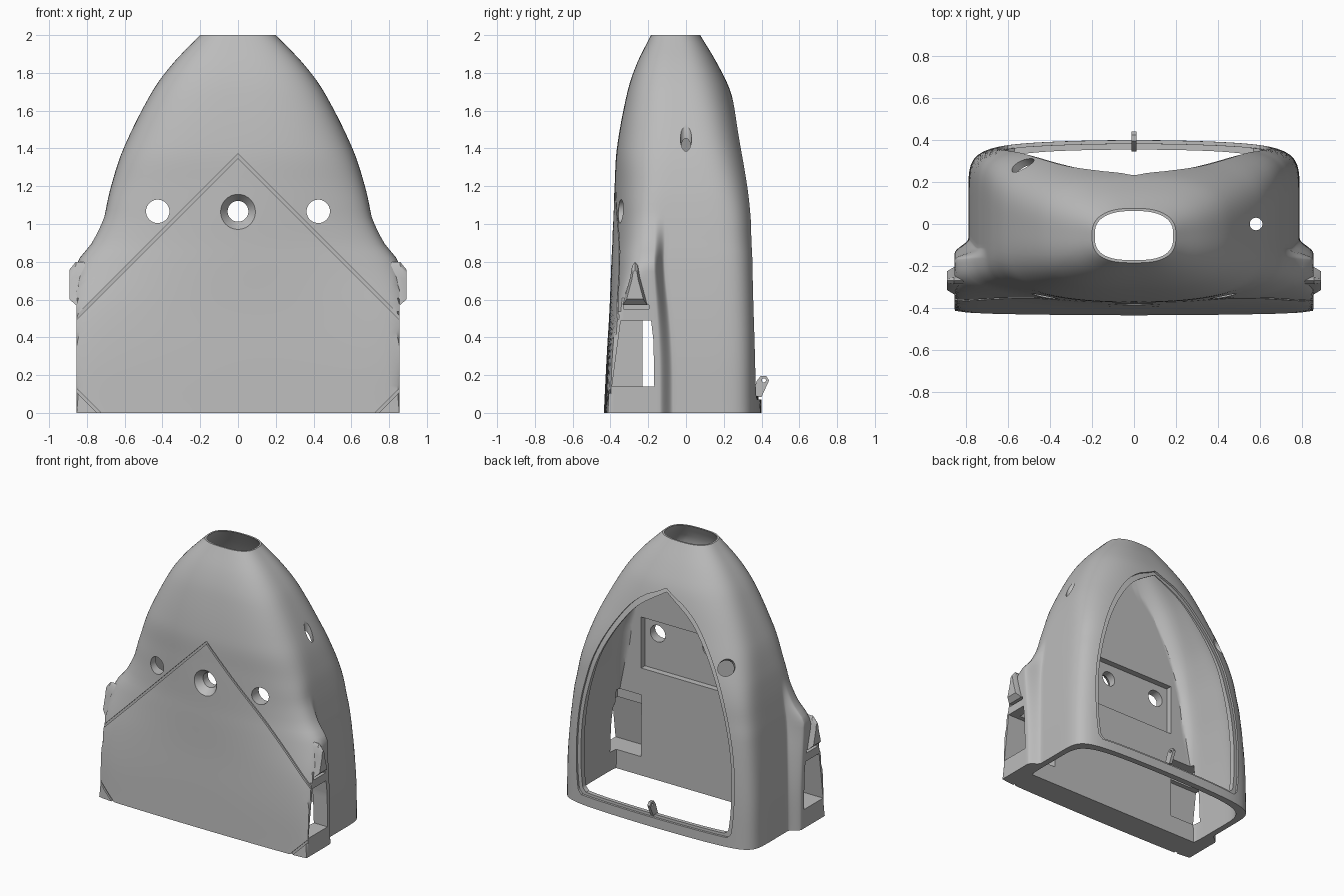
import bpy, bmesh, math
from mathutils import Vector
from mathutils.bvhtree import BVHTree

cube = bpy.data.objects.get("Cube")
if cube:
    bpy.data.objects.remove(cube, do_unlink=True)

grey = bpy.data.materials.new("plain grey")
grey.use_nodes = True
grey.diffuse_color = (0.5, 0.5, 0.5, 1)
grey.node_tree.nodes["Principled BSDF"].inputs["Base Color"].default_value = (0.5, 0.5, 0.5, 1)

# Shell sections: z, half width, front y, back y, back squareness, front squareness,
# front bow, flare, flare start y
SHELL = [
    (0, .79, -.435, .40, 8, 14, .03, .14, -.07),
    (.3, .785, -.42, .398, 8, 14, .045, .14, -.075),
    (.55, .77, -.405, .395, 7.5, 12, .1, .14, -.1),
    (.8, .745, -.395, .388, 7, 9, .24, .105, -.15),
    (.9, .73, -.39, .383, 6.5, 8, .26, .045, -.15),
    (1.05, .705, -.385, .374, 6, 7, .26, 0, -.15),
    (1.2, .672, -.378, .355, 5, 5, .22, 0, -.15),
    (1.4, .606, -.366, .313, 4, 3.6, .1, 0, -.15),
    (1.7, .455, -.31, .236, 3.2, 3, 0, 0, -.15),
    (1.85, .345, -.26, .165, 3, 2.9, 0, 0, -.15),
    (2, .2, -.185, .075, 2.8, 2.8, 0, 0, -.15)]
BLEND, BACK_BOW = .075, .08
# Rear window outline: z, half width
WINDOW = [(.09, .57), (.12, .6), (.4, .62), (.7, .6), (1, .53),
          (1.2, .45), (1.4, .33), (1.55, .2), (1.68, .004)]


def smooth_table(table, z):
    """Smooth interpolation between the rows of a table."""
    z = min(max(z, table[0][0]), table[-1][0])
    i = next(k for k in range(len(table) - 1) if z <= table[k + 1][0])
    a, b = table[i], table[i + 1]
    p, q = table[max(i - 1, 0)], table[min(i + 2, len(table) - 1)]
    h = b[0] - a[0]
    t = (z - a[0]) / h
    out = []
    for c in range(1, len(a)):
        m0 = (b[c] - p[c]) / (b[0] - p[0]) * h
        m1 = (q[c] - a[c]) / (q[0] - a[0]) * h
        d = b[c] - a[c]
        out.append(a[c] + t * m0 + t * t * (3 * d - 2 * m0 - m1) + t ** 3 * (m0 + m1 - 2 * d))
    return out


def centre(z):
    return -.055 * min(max(0, z - 1), 1)


def spread(a, b, n):
    return [a + (b - a) * k / n for k in range(n)]


def section(z, inset=0):
    """One closed ring; its points gather where the flare blends into the flank."""
    w, yf, yb, nb, nf, bow, flare, start = smooth_table(SHELL, z)
    yc = centre(z)
    a0 = math.atan2(start - yc, w)
    a1 = math.atan2(start - BLEND - yc, w)
    angles = spread(-math.pi / 2, a1, 48) + spread(a1, a0, 12) + spread(a0, math.pi / 2, 50) + [math.pi / 2]
    half = []
    for a in angles:
        c, s = max(math.cos(a), 0), math.sin(a)
        n, depth, bend = (nb, yb - yc, BACK_BOW) if s >= 0 else (nf, yc - yf, max(bow, 0))
        if inset:
            n = min(n, 6)
        r = (abs(c / (w - inset)) ** n + abs(s / (depth - inset)) ** n) ** (-1 / n)
        x = r * c
        y = yc + r * s * (1 - bend * (x / w) ** 2)
        if inset:
            y = max(y, -.23)
        else:
            t = min(max((a0 - a) / (a0 - a1), 0), 1)
            wide = min(x * (1 + max(flare, 0) / w), .855)
            x += (wide - x) * t * t * (3 - 2 * t)
        half.append((x, y, z))
    return half + [(-x, y, z) for x, y, z in half[-2:0:-1]]


def loft(name, rings):
    bm = bmesh.new()
    rows = [[bm.verts.new(p) for p in ring] for ring in rings]
    n = len(rows[0])
    for a, b in zip(rows, rows[1:]):
        for k in range(n):
            bm.faces.new((a[k], a[(k + 1) % n], b[(k + 1) % n], b[k]))
    bm.faces.new(rows[0])
    bm.faces.new(rows[-1])
    bmesh.ops.recalc_face_normals(bm, faces=bm.faces)
    mesh = bpy.data.meshes.new(name)
    bm.to_mesh(mesh)
    bm.free()
    mesh.materials.append(grey)
    obj = bpy.data.objects.new(name, mesh)
    bpy.context.collection.objects.link(obj)
    return obj


def box(name, x, y, z):
    return loft(name, [[(x[0], y[0], h), (x[1], y[0], h), (x[1], y[1], h), (x[0], y[1], h)] for h in z])


def rod(name, start, end, r1, r2=None, sides=40):
    start, end = Vector(start), Vector(end)
    turn = (end - start).to_track_quat('Z', 'Y')
    ring = [Vector((math.cos(2 * math.pi * k / sides), math.sin(2 * math.pi * k / sides), 0)) for k in range(sides)]
    return loft(name, [[p + turn @ (v * r) for v in ring] for p, r in ((start, r1), (end, r2 or r1))])


def cut(target, cutter):
    cutter.hide_render = True
    mod = target.modifiers.new("cut", 'BOOLEAN')
    mod.operation, mod.solver, mod.object = 'DIFFERENCE', 'EXACT', cutter
    bpy.context.view_layer.objects.active = target
    bpy.ops.object.modifier_apply(modifier=mod.name)
    bpy.data.objects.remove(cutter, do_unlink=True)


def shade(obj, angle=30):
    bpy.ops.object.select_all(action='DESELECT')
    obj.select_set(True)
    bpy.context.view_layer.objects.active = obj
    bpy.ops.object.shade_smooth_by_angle(angle=math.radians(angle))


# Outer shell
ROWS = 56
shell = loft("shell", [section(2 * i / ROWS) for i in range(ROWS + 1)])
bm = bmesh.new()
bm.from_mesh(shell.data)
surface = BVHTree.FromBMesh(bm)
bm.free()


# Shallow grooves that follow the front surface
def groove(x0, x1, height, steps=48):
    rings = []
    for k in range(steps + 1):
        x = x0 + (x1 - x0) * k / steps
        z = height(abs(x))
        y = surface.ray_cast(Vector((min(max(x, -.83), .83), -2, max(z, .01))), Vector((0, 1, 0)))[0].y
        rings.append([(x, y - .06, z - .011), (x, y + .012, z - .011),
                      (x, y + .012, z + .011), (x, y - .06, z + .011)])
    return loft("groove_cutter", rings)


grooves = [groove(-.88, .88, lambda x: 1.36 - x)]
for side in (-1, 1):
    grooves.append(groove(side * .70, side * .88, lambda x: x - .735, 8))

# Hollow interior, open at the top and bottom
levels = [-.05] + [2 * i / 40 for i in range(41)] + [2.05]
cut(shell, loft("cavity_cutter", [
    [(x, y, h) for x, y, z in section(min(max(h, 0), 2), .045 - .032 * max(0, min(h, 2) - 1))]
    for h in levels]))


# Rear window and the stepped lip around it
def window(lip):
    rings = []
    for k in range(49):
        t = k / 48
        z0 = .09 + 1.59 * t * t * (2 - t) if t < 1 else 1.68
        half = max(smooth_table(WINDOW, z0)[0], .004) + (.03 if lip else 0)
        z = z0 + (.05 * t - .02 if lip else 0)
        w, yf, yb, nb = smooth_table(SHELL, z)[:4]
        if lip:
            half *= 1 - .85 * max(0, t - .97) / .03
        inner = []
        for j in range(13):
            x = half * (j / 6 - 1)
            bulge = (1 - abs(x / w) ** nb) ** (1 / nb) * (1 - BACK_BOW * (x / w) ** 2)
            y = centre(z) + (yb - centre(z)) * bulge
            inner.append((x, y - .016 if lip else .05, z))
        rings.append(inner + [(half, .6, z), (-half, .6, z)])
    return loft("window_cutter", rings)


cut(shell, window(True))
cut(shell, window(False))
for g in grooves:
    cut(shell, g)

# Recess inside the front wall, and the front holes
cut(shell, box("recess_cutter", (-.53, .53), (-.275, -.1), (.8, 1.18)))
for x in (-.425, .425):
    cut(shell, rod("hole_cutter", (x, -.6, 1.067), (x, -.1, 1.067), .062))
cut(shell, rod("countersink_cutter", (0, -.42, 1.067), (0, -.32, 1.067), .12, .045))
cut(shell, rod("hole_cutter", (0, -.6, 1.067), (0, -.1, 1.067), .055, sides=36))

# Cable holes: a vertical one on one flank, a slanted one on the other
cut(shell, rod("hole_cutter", (.582, 0, 1.1), (.582, 0, 1.8), .03))
spot, way = Vector((-.53, .28, 1.28)), Vector((-.6, .5, .62)).normalized()
cut(shell, rod("hole_cutter", spot - way * .15, spot + way * .2, .055))

# Side openings with their inner pockets, slots and hoods
OPENING = [(-.392, .14), (-.168, .14), (-.172, .38), (-.185, .49), (-.345, .49)]
HOOD = [(-.335, .57), (-.205, .57), (-.245, .72), (-.255, .78), (-.27, .8), (-.285, .78), (-.295, .72)]
for side, label in ((1, "left"), (-1, "right")):
    cut(shell, loft("opening_cutter", [[(side * x, y, z) for y, z in OPENING] for x in (.53, 1)]))
    cut(shell, box("pocket_cutter", sorted((side * .528, side * .78)), (-.31, -.2), (.45, .6)))
    cut(shell, box("slot_cutter", sorted((side * .82, side)), (-.33, -.195), (.55, .572)))
    rings = []
    for x, scale in ((.80, 1), (.858, 1), (.892, .68)):
        rings.append([(side * x, -.27 + (y + .27) * scale, .67 + (z - .67) * scale) for y, z in HOOD])
    shade(loft(label + "_hood", rings))
shade(shell)

# Latch tab on the rear sill
tab = loft("latch_tab", [[(x, y, z) for y, z in ((.345, .085), (.4, .085), (.43, .15), (.44, .172),
                         (.425, .195), (.395, .195), (.375, .17))] for x in (-.011, .011)])
cut(tab, rod("pin_cutter", (-.1, .412, .172), (.1, .412, .172), .011, sides=16))
shade(tab)
